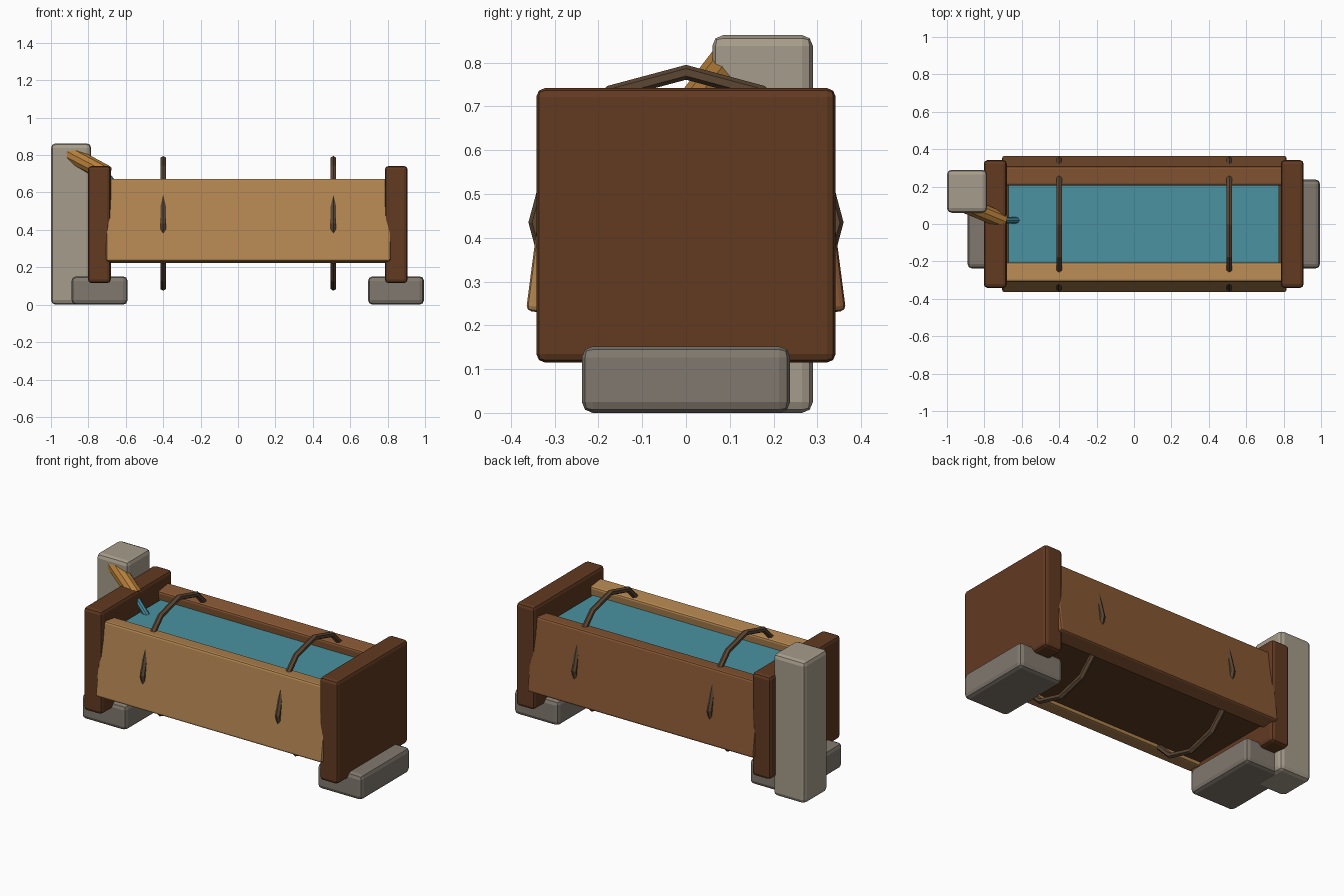
import bpy
from math import radians
from mathutils import Vector

if "Cube" in bpy.data.objects:
    bpy.data.objects.remove(bpy.data.objects["Cube"])


def mat(name, r, g, b):
    m = bpy.data.materials.new(name)
    m.diffuse_color = [(c / 255) ** 2.2 for c in (r, g, b)] + [1]
    m.use_nodes = True
    m.node_tree.nodes["Principled BSDF"].inputs["Base Color"].default_value = m.diffuse_color
    return m


STONE = mat("dark_stone", 128, 120, 110)
PALE = mat("pale_stone", 165, 155, 138)
DARK = mat("dark_wood", 98, 60, 38)
TAN = mat("tan_wood", 178, 133, 82)
BROWN = mat("brown_wood", 135, 88, 55)
FLOOR = mat("floor_wood", 90, 62, 40)
IRON = mat("iron", 92, 72, 55)
WATER = mat("water", 75, 145, 160)
SPOUT = mat("spout_wood", 180, 125, 60)


def finish(name, material):
    o = bpy.context.object
    o.name = name
    o.data.materials.append(material)
    return o


def box(name, lo, hi, material, bevel=0.0, tilt=0.0):
    """Box between two corners, tilted about its own x axis."""
    lo, hi = Vector(lo), Vector(hi)
    bpy.ops.mesh.primitive_cube_add(size=1, location=(lo + hi) / 2, rotation=(tilt, 0, 0))
    o = finish(name, material)
    o.scale = hi - lo
    bpy.ops.object.transform_apply(location=False, rotation=False, scale=True)
    if bevel:
        b = o.modifiers.new("Bevel", "BEVEL")
        b.width = bevel
        b.segments = 2
    return o


def rod(name, a, b, r1, r2, sides, material):
    """Straight round rod from a to b."""
    a, b = Vector(a), Vector(b)
    rot = (b - a).to_track_quat('Z', 'Y').to_euler()
    bpy.ops.mesh.primitive_cone_add(vertices=sides, radius1=r1, radius2=r2,
                                    depth=(b - a).length, location=(a + b) / 2, rotation=rot)
    return finish(name, material)


# Stone feet and the tall stone post
box("foot_left", (-0.89, -0.238, 0), (-0.59, 0.238, 0.152), STONE, 0.025)
box("foot_right", (0.695, -0.238, 0), (0.995, 0.238, 0.152), STONE, 0.025)
box("stone_post", (-1.0, 0.06, 0), (-0.785, 0.29, 0.863), PALE, 0.025)

# End boards
box("end_board_left", (-0.803, -0.342, 0.115), (-0.68, 0.342, 0.742), DARK, 0.02)
box("end_board_right", (0.785, -0.342, 0.115), (0.907, 0.342, 0.742), DARK, 0.02)

# Leaning side boards
for s, name, m in ((-1, "front_board", TAN), (1, "back_board", BROWN)):
    y = s * 0.285
    box(name, (-0.705, y - 0.052, 0.225), (0.815, y + 0.052, 0.67), m, 0.012,
        tilt=s * 0.13)

# Floor and water
box("floor", (-0.70, -0.28, 0.24), (0.80, 0.28, 0.30), FLOOR)
box("water", (-0.67, -0.235, 0.57), (0.775, 0.235, 0.61), WATER)

# Iron hoops
for x, name in ((-0.40, "hoop_left"), (0.51, "hoop_right")):
    bpy.ops.mesh.primitive_torus_add(major_segments=12, minor_segments=6,
                                     major_radius=0.343, minor_radius=0.017,
                                     location=(x, 0, 0.435), rotation=(0, radians(90), 0))
    finish(name, IRON)

# Wooden spout and water stream
rod("spout", (-0.92, 0.11, 0.815), (-0.70, 0.018, 0.70), 0.047, 0.044, 10, SPOUT)
rod("stream", (-0.70, 0.02, 0.69), (-0.615, 0.02, 0.585), 0.018, 0.018, 8, WATER)
